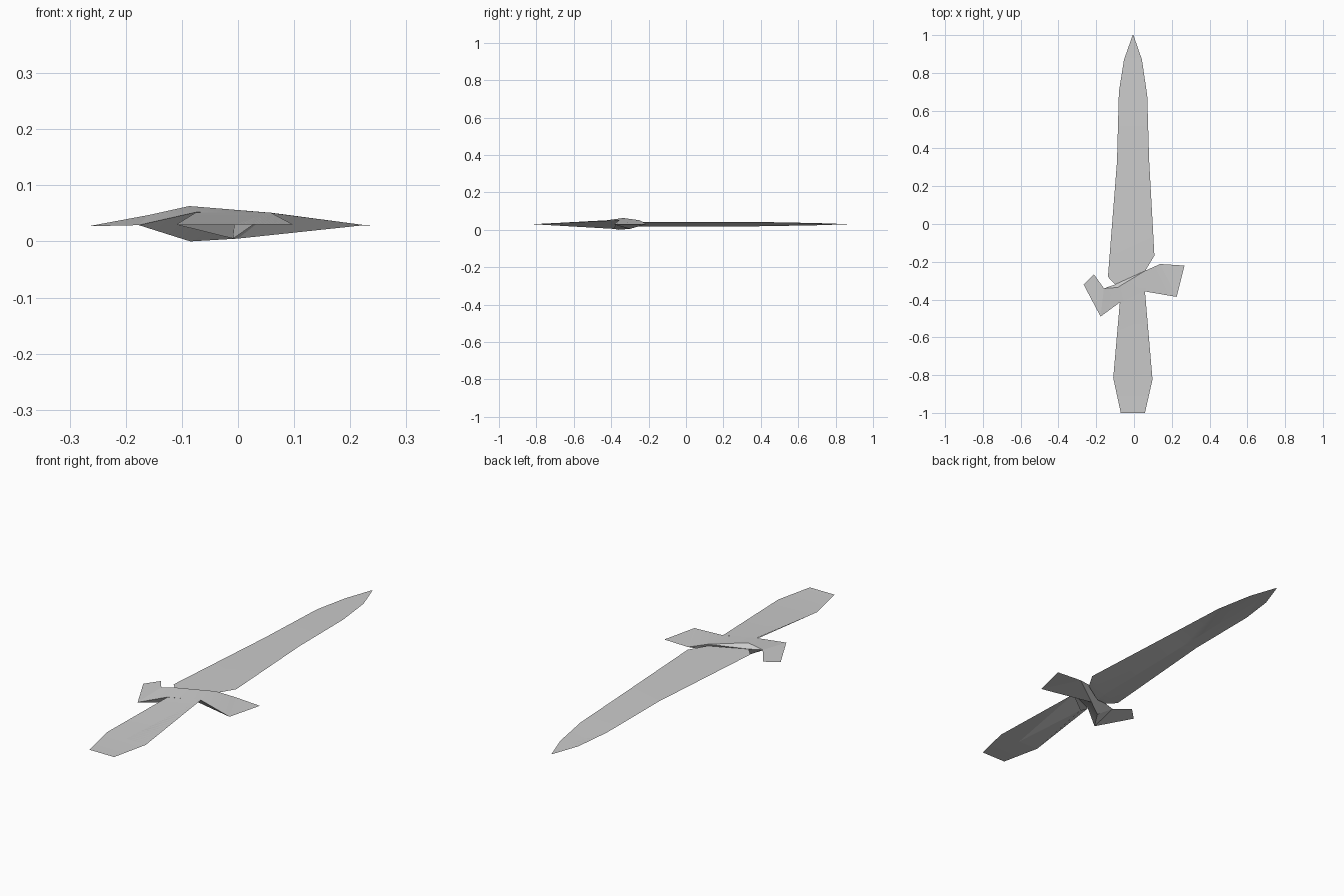
import bpy, math
from mathutils import Vector

cube = bpy.data.objects.get("Cube")
if cube:
    bpy.data.objects.remove(cube, do_unlink=True)

# Single steel grey
steel = bpy.data.materials.new("light_grey_steel")
steel.use_nodes = True
colour = (0.6, 0.6, 0.6, 1)
steel.diffuse_color = colour
bsdf = next(n for n in steel.node_tree.nodes if n.type == 'BSDF_PRINCIPLED')
bsdf.inputs["Base Color"].default_value = colour


def make(name, verts, faces):
    mesh = bpy.data.meshes.new(name)
    mesh.from_pydata(verts, [], faces)
    mesh.materials.append(steel)
    obj = bpy.data.objects.new(name, mesh)
    bpy.context.collection.objects.link(obj)
    bpy.ops.object.select_all(action='DESELECT')
    obj.select_set(True)
    bpy.context.view_layer.objects.active = obj
    bpy.ops.object.shade_smooth_by_angle(angle=math.radians(20))
    return obj


def keeled(name, sections):
    """Flat top with a V-shaped keel below; section = left xy, right xy, top z, keel z."""
    verts, faces = [], []
    for left, right, top, keel in sections:
        l, r = Vector((*left, top)), Vector((*right, top))
        m = (l + r) / 2
        m.z = keel
        verts += [l, r, m]
    for i in range(len(sections) - 1):
        l0, r0, m0, l1, r1, m1 = range(3 * i, 3 * i + 6)
        faces.append((l0, r0, r1, l1))
        # paper-thin ends have no keel
        if any(s[2] != s[3] for s in sections[i:i + 2]):
            faces += [(l0, l1, m1, m0), (m0, m1, r1, r0)]
    return make(name, verts, faces)


# Blade, from the guard to the tip
keeled("blade", [
    ((-0.10, -0.32), (0.06, -0.247), 0.043, 0.018),
    ((-0.138, -0.28), (0.108, -0.167), 0.043, 0.018),
    ((-0.09, 0.33), (0.08, 0.34), 0.043, 0.018),
    ((-0.08, 0.70), (0.07, 0.68), 0.036, 0.024),
    ((-0.053, 0.87), (0.042, 0.87), 0.03, 0.03),
    ((-0.007, 1.0), (-0.003, 1.0), 0.03, 0.03),
])

# Handle, from the flat pommel to the guard
keeled("handle", [
    ((-0.07, -1.0), (0.058, -1.0), 0.03, 0.03),
    ((-0.11, -0.815), (0.098, -0.823), 0.03, 0.03),
    ((-0.075, -0.415), (0.058, -0.357), 0.0515, 0.005),
])

# Crooked crossguard with two flat wings
points = {
    "A": (-0.159, -0.341, 0.047), "B": (-0.212, -0.267, 0.034),
    "C": (-0.267, -0.32, 0.027), "D": (-0.177, -0.49, 0.029),
    "E": (-0.075, -0.415, 0.052), "F": (0.058, -0.357, 0.051),
    "G": (0.226, -0.386, 0.029), "H": (0.267, -0.22, 0.028),
    "I": (0.138, -0.212, 0.03), "J": (0.06, -0.247, 0.051),
    "K": (-0.087, -0.336, 0.063), "P": (-0.10, -0.32, 0.043),
    "L": (-0.085, -0.36, 0.0), "R": (0.0, -0.30, 0.005),
}
keys = list(points)
top = ["ABCD", "ADEK", "KEFJ", "JFGI", "IGH", "AKP", "PKJ"]
under = ["ALD", "DLE", "ELRF", "FRG", "GRI", "IRJ", "JRLP", "PLA"]
make("crossguard", list(points.values()),
     [[keys.index(k) for k in face] for face in top + under])
